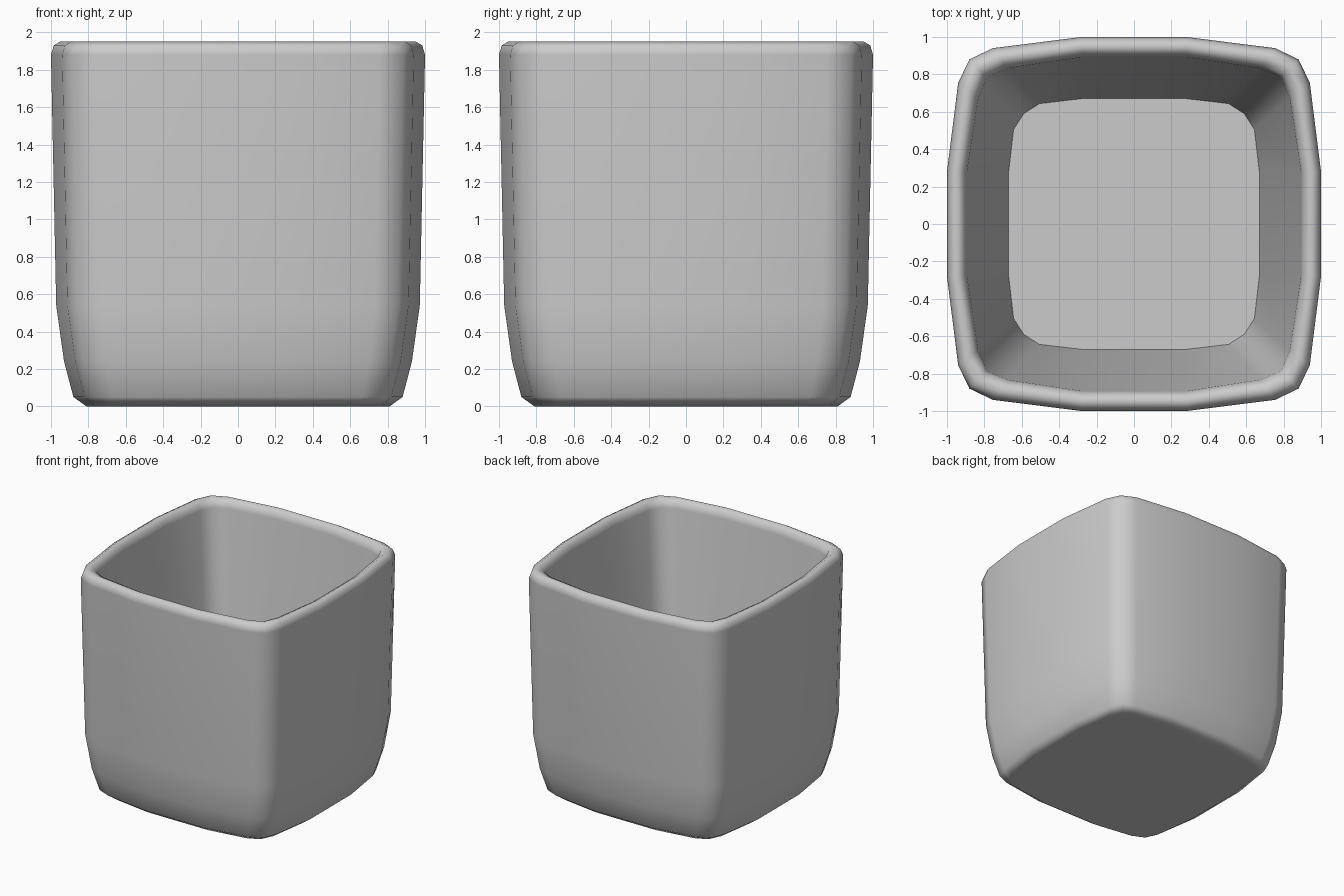
import bpy
import bmesh

cube = bpy.data.objects.get("Cube")
if cube:
    bpy.data.objects.remove(cube, do_unlink=True)

# Wall profile: (half width, height), from underside, over the rim, to inner floor
PROFILE = [(0.81, 0.0), (0.88, 0.05), (0.93, 0.24), (0.972, 0.54), (1.0, 1.88),
           (0.985, 1.93), (0.948, 1.952), (0.91, 1.93), (0.893, 1.88),
           (0.67, 0.1)]


def rounded_square(h):
    """Bulging square outline: five points per side, turned four times."""
    bulge = min(0.06, 0.06 - (0.88 - h) * 0.16)
    side = [(h, -0.28), (h, 0.28), (h - bulge, 0.755 * h),
            (0.88 * h, 0.88 * h), (0.755 * h, h - bulge)]
    ring = []
    for _ in range(4):
        ring += side
        side = [(-y, x) for x, y in side]
    return ring


# Pot: loft the outline along the profile and cap both ends
bm = bmesh.new()
rings = [[bm.verts.new((x, y, z)) for x, y in rounded_square(h)] for h, z in PROFILE]
for low, high in zip(rings, rings[1:]):
    n = len(low)
    for i in range(n):
        j = (i + 1) % n
        bm.faces.new((low[i], low[j], high[j], high[i]))
bm.faces.new(list(reversed(rings[0])))
inner_floor = bm.faces.new(rings[-1])
bmesh.ops.recalc_face_normals(bm, faces=bm.faces)
for face in bm.faces:
    face.smooth = True
# Crisp edge where the inner wall meets the floor
for edge in inner_floor.edges:
    edge.smooth = False
mesh = bpy.data.meshes.new("square_pot")
bm.to_mesh(mesh)
bm.free()
pot = bpy.data.objects.new("square_pot", mesh)
bpy.context.collection.objects.link(pot)

# Soft edges between flat panels
soft = pot.modifiers.new("soft_edges", 'WEIGHTED_NORMAL')
soft.weight = 50
soft.keep_sharp = True

# Plain grey finish
grey = bpy.data.materials.new("plain_grey")
grey.use_nodes = True
colour = (0.6, 0.6, 0.6, 1.0)
grey.diffuse_color = colour
grey.node_tree.nodes["Principled BSDF"].inputs["Base Color"].default_value = colour
mesh.materials.append(grey)
